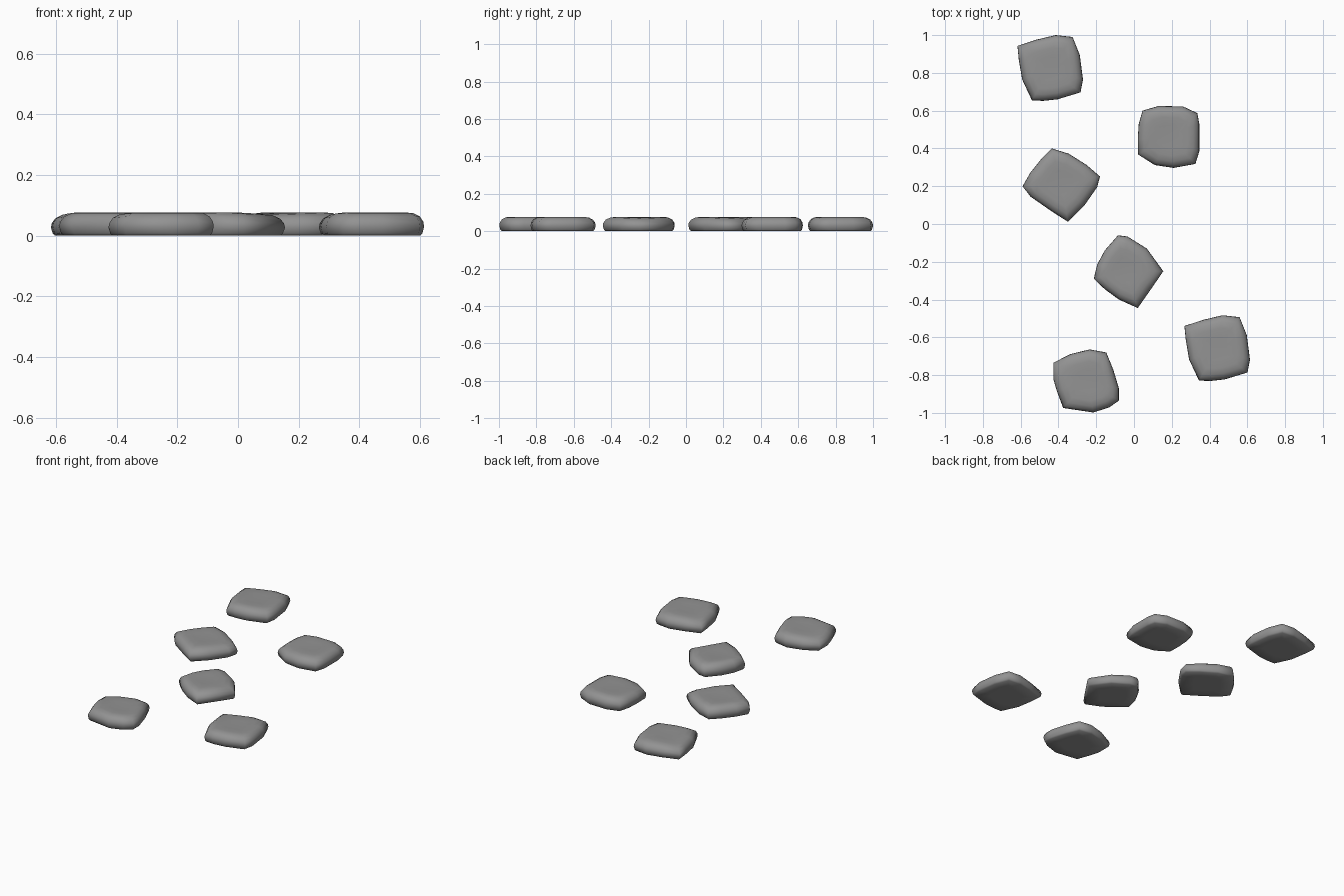
import bpy, bmesh
from mathutils import Vector

if "Cube" in bpy.data.objects:
    bpy.data.objects.remove(bpy.data.objects["Cube"])

# Plan outlines (x, y) of the stones, clockwise from the upper left
SLAB = [(-.617, .943), (-.52, .975), (-.415, 1.0), (-.325, .99), (-.287, .895), (-.27, .765),
        (-.283, .697), (-.405, .66), (-.48, .652), (-.54, .654), (-.592, .765), (-.61, .87)]
# name: (outline, direction of the thinner side)
STONES = {
    "stepping_stone_back_left": (SLAB, (-.8, .6)),
    "stepping_stone_front_right": ([(x + .884, y - 1.483) for x, y in SLAB], (-.8, .6)),
    "stepping_stone_back_right": ([
        (.045, .60), (.13, .625), (.26, .622), (.335, .587), (.346, .53), (.346, .385),
        (.325, .318), (.21, .297), (.11, .312), (.022, .368), (.02, .45), (.025, .53)],
        (-.7, -.7)),
    "stepping_stone_middle_left": ([
        (-.435, .40), (-.345, .372), (-.25, .312), (-.18, .252), (-.195, .195), (-.265, .095),
        (-.35, .012), (-.43, .063), (-.548, .145), (-.59, .20), (-.55, .27), (-.49, .345)],
        (1, .2)),
    "stepping_stone_middle": ([
        (-.085, -.06), (-.035, -.066), (.068, -.13), (.155, -.25), (.09, -.345), (.02, -.445),
        (-.08, -.40), (-.155, -.345), (-.213, -.29), (-.195, -.215), (-.155, -.14)],
        (1, 0)),
    "stepping_stone_front_left": ([
        (-.427, -.735), (-.34, -.69), (-.235, -.664), (-.147, -.68), (-.11, -.77), (-.08, -.87),
        (-.08, -.935), (-.13, -.97), (-.215, -.998), (-.375, -.974), (-.41, -.88), (-.427, -.82)],
        (-.8, .6)),
}

# Cross-section: (scale of outline, height)
PROFILE = [(.5, 0), (.92, 0), (.968, .008), (1.0, .03), (.985, .046),
           (.92, .063), (.8, .074), (.62, .077), (.35, .074)]

# Dark grey rock
rock = bpy.data.materials.new("dark_rock")
rock.diffuse_color = (.29, .29, .29, 1)
rock.use_nodes = True
rock.node_tree.nodes["Principled BSDF"].inputs["Base Color"].default_value = rock.diffuse_color


def stone(name, outline, thin):
    n = len(outline)
    c = sum((Vector(p) for p in outline), Vector((0, 0))) / n
    bm = bmesh.new()
    rings = []
    for s, z in PROFILE:
        ring = []
        for p in outline:
            d = (Vector(p) - c) * s
            # the top dips slightly toward the thin side
            h = z * (1 - .7 * max(0, d.dot(Vector(thin)) - .04))
            ring.append(bm.verts.new((c.x + d.x, c.y + d.y, h)))
        rings.append(ring)
    for a, b in zip(rings, rings[1:]):
        for i in range(n):
            j = (i + 1) % n
            bm.faces.new((a[i], a[j], b[j], b[i]))
    bm.faces.new(rings[0])
    bm.faces.new(rings[-1])
    bmesh.ops.recalc_face_normals(bm, faces=bm.faces)
    for f in bm.faces:
        f.smooth = True
    mesh = bpy.data.meshes.new(name)
    bm.to_mesh(mesh)
    bm.free()
    mesh.materials.append(rock)
    bpy.context.collection.objects.link(bpy.data.objects.new(name, mesh))


for name, (outline, thin) in STONES.items():
    stone(name, outline, thin)
